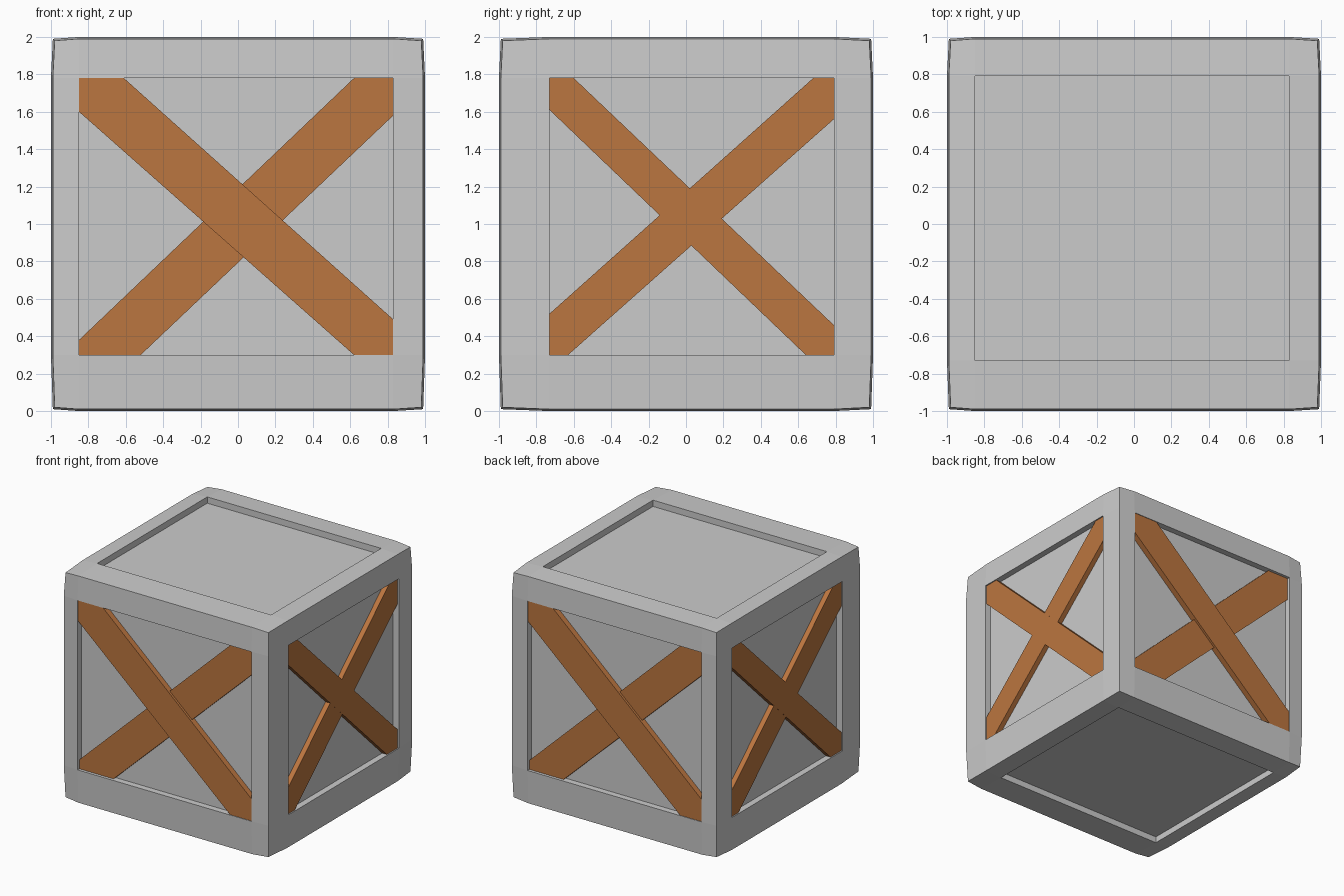
import bpy, bmesh
from mathutils import Vector

if "Cube" in bpy.data.objects:
    bpy.data.objects.remove(bpy.data.objects["Cube"])

LO, HI = (-0.85, -0.73, -0.70), (0.83, 0.79, 0.78)   # panel borders per axis (about crate centre)
DEPTH = 0.055                                        # panel recess

wood = bpy.data.materials.new("wood")
wood.diffuse_color = (0.50, 0.18, 0.05, 1)
wood.use_nodes = True
wood.node_tree.nodes["Principled BSDF"].inputs["Base Color"].default_value = wood.diffuse_color


def finish(name, bm, mat=None):
    bmesh.ops.remove_doubles(bm, verts=bm.verts, dist=1e-5)
    bmesh.ops.recalc_face_normals(bm, faces=bm.faces)
    me = bpy.data.meshes.new(name)
    bm.to_mesh(me)
    bm.free()
    ob = bpy.data.objects.new(name, me)
    bpy.context.collection.objects.link(ob)
    ob.location.z = 1
    if mat:
        me.materials.append(mat)
    return ob


def grid_point(idx):
    # edges and corners are pulled in slightly so each side bulges
    extremes = sum(i in (0, 3) for i in idx)
    r = (1, 1, 0.99, 0.98)[extremes]
    return Vector([(-r, LO[a], HI[a], r)[i] for a, i in enumerate(idx)])


# Crate frame with six recessed panels
bm = bmesh.new()
for axis in range(3):
    a, b = (axis + 1) % 3, (axis + 2) % 3
    for side in (0, 3):
        for i in range(3):
            for j in range(3):
                pts = []
                for di, dj in ((0, 0), (1, 0), (1, 1), (0, 1)):
                    idx = [0, 0, 0]
                    idx[axis], idx[a], idx[b] = side, i + di, j + dj
                    pts.append(grid_point(idx))
                if (i, j) != (1, 1):
                    bm.faces.new([bm.verts.new(p) for p in pts])
                    continue
                push = Vector((0, 0, 0))
                push[axis] = DEPTH if side == 0 else -DEPTH
                inner = [p + push for p in pts]
                bm.faces.new([bm.verts.new(p) for p in inner])
                for k in range(4):
                    n = (k + 1) % 4
                    bm.faces.new([bm.verts.new(p) for p in
                                  (pts[k], pts[n], inner[n], inner[k])])
finish("crate_body", bm)


# Cross boards: outline (across, height) extruded from the panel floor
def board(name, outline, axis, sign, height):
    u_axis = 1 - axis
    base = 1 - DEPTH - 0.005
    bm = bmesh.new()
    verts = []
    # front and right read left to right; back and left are turned 180 degrees
    near = (axis == 1 and sign < 0) or (axis == 0 and sign > 0)
    for u, z in outline:
        p = Vector((0, 0, z - 1))
        p[u_axis] = u if near else LO[u_axis] + HI[u_axis] - u
        p[axis] = sign * base
        verts.append(bm.verts.new(p))
    face = bm.faces.new(verts)
    new = bmesh.ops.extrude_face_region(bm, geom=[face], use_keep_orig=True)["geom"]
    shift = Vector((0, 0, 0))
    shift[axis] = sign * (height + 0.005)
    bmesh.ops.translate(bm, vec=shift, verts=[v for v in new if isinstance(v, bmesh.types.BMVert)])
    finish(name, bm, wood)


front_fall = [(-.85, 1.78), (-.61, 1.78), (.83, .49), (.83, .30), (.62, .30), (-.85, 1.60)]
front_rise = [(.83, 1.78), (.62, 1.78), (-.85, .38), (-.85, .30), (-.52, .30), (.83, 1.58)]
side_fall = [(-.73, 1.78), (-.60, 1.78), (.79, .46), (.79, .30), (.64, .30), (-.73, 1.61)]
side_rise = [(.79, 1.78), (.68, 1.78), (-.73, .52), (-.73, .30), (-.63, .30), (.79, 1.56)]

for label, axis, sign in (("front", 1, -1), ("back", 1, 1), ("right", 0, 1), ("left", 0, -1)):
    if axis == 1:
        board(label + "_falling_board", front_fall, axis, sign, 0.05)
        board(label + "_rising_board", front_rise, axis, sign, 0.03)
    else:
        board(label + "_falling_board", side_fall, axis, sign, 0.045)
        board(label + "_rising_board", side_rise, axis, sign, 0.044)
